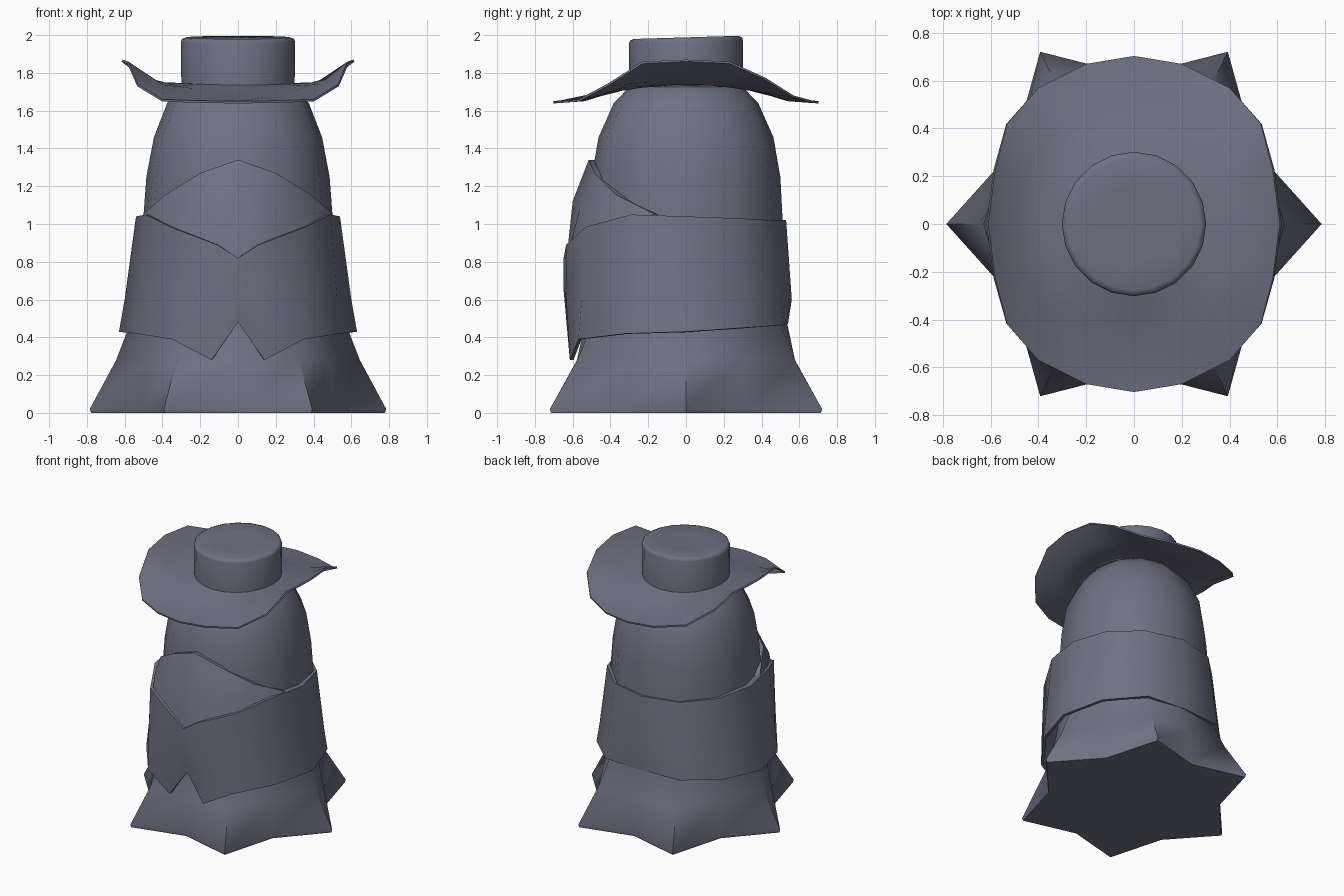
import bpy
from math import sin, cos, radians

if "Cube" in bpy.data.objects:
    bpy.data.objects.remove(bpy.data.objects["Cube"])

cloth = bpy.data.materials.new("slate")
cloth.diffuse_color = (.16, .165, .225, 1)
cloth.use_nodes = True
cloth.node_tree.nodes["Principled BSDF"].inputs["Base Color"].default_value = cloth.diffuse_color


def loft(name, rows, closed=True, cap_low=False, cap_high=False, thick=0, angle=65):
    """Skin rows of points, listed from low/outer to high/inner."""
    n = len(rows[0])
    verts = [p for row in rows for p in row]
    faces = []
    for r in range(len(rows) - 1):
        for i in range(n if closed else n - 1):
            j = (i + 1) % n
            faces.append((r * n + i, r * n + j, (r + 1) * n + j, (r + 1) * n + i))
    if cap_low:
        faces.append(tuple(reversed(range(n))))
    if cap_high:
        faces.append(tuple(range((len(rows) - 1) * n, len(rows) * n)))
    mesh = bpy.data.meshes.new(name)
    mesh.from_pydata(verts, [], faces)
    mesh.materials.append(cloth)
    obj = bpy.data.objects.new(name, mesh)
    bpy.context.collection.objects.link(obj)
    bpy.ops.object.select_all(action='DESELECT')
    obj.select_set(True)
    bpy.context.view_layer.objects.active = obj
    bpy.ops.object.shade_smooth_by_angle(angle=radians(angle))
    if thick:
        mod = obj.modifiers.new("thickness", 'SOLIDIFY')
        mod.thickness = thick
        mod.offset = -1
        split = obj.modifiers.new("crisp_rim", 'EDGE_SPLIT')
        split.split_angle = radians(60)
    return obj


def flip(points):
    return [(-x, y, z) for x, y, z in points]


def ring(half):
    """Complete a front-to-back right half into a closed loop."""
    return half + flip(half[-2:0:-1])


def strip(half):
    """Complete a centre-to-right half into an open row."""
    return flip(half[:0:-1]) + half


# Robe and head: twelve sides, six-pointed hem (z, peak radius, valley radius, y scale, diagonal bulge)
levels = [(0, .778, .58, 1.06, 1), (.02, .785, .585, 1.06, 1), (.28, .645, .56, 1.03, 1),
          (.5, .56, .53, 1, 1), (1.05, .5, .5, 1.02, 1.025), (1.25, .485, .485, 1.03, 1.025),
          (1.46, .445, .445, 1.04, 1.04), (1.64, .375, .375, 1.02, 1.02),
          (1.73, .29, .29, 1.02, 1), (1.76, .15, .15, 1, 1)]
rows = []
for z, peak, valley, sy, bulge in levels:
    row = []
    for k in range(12):
        a = radians(30 * k - 90)
        r = (peak if k % 2 else valley) * (bulge if k % 3 else 1)
        row.append((r * cos(a), r * sin(a) * sy, z))
    rows.append(row)
loft("robe", rows, cap_low=True, cap_high=True)

# Wrapped shawl with a notched front hem and a narrow ledge on top
shawl_hem = [(0, -.605, .48), (.14, -.615, .28), (.35, -.57, .39), (.54, -.32, .42),
             (.63, 0, .43), (.535, .3, .45), (.31, .52, .465), (0, .54, .47)]
shawl_mid = [(0, -.648, .65), (.135, -.635, .62), (.36, -.55, .62), (.525, -.31, .6),
             (.6, 0, .6), (.515, .29, .6), (.3, .505, .6), (0, .56, .6)]
shawl_top = [(0, -.648, .82), (.11, -.635, .89), (.36, -.53, .985), (.49, -.29, 1.05),
             (.54, 0, 1.04), (.465, .275, 1.03), (.275, .46, 1.02), (0, .53, 1.02)]
shawl_in = [(x * .85, y * .85, z - .005) for x, y, z in shawl_top]
loft("shawl", [ring(h) for h in (shawl_hem, shawl_mid, shawl_top)], thick=.02)
loft("shawl_ledge", [ring(h) for h in (shawl_top, shawl_in)])

# Rounded bib tucked behind the shawl, turned in to meet the body
bib_low = [(0, -.635, .79), (.11, -.62, .86), (.35, -.515, .96), (.475, -.28, 1.03)]
bib_mid = [(0, -.6, 1.12), (.17, -.56, 1.09), (.37, -.46, 1.07), (.485, -.24, 1.045)]
bib_top = [(0, -.515, 1.34), (.2, -.485, 1.27), (.385, -.37, 1.155), (.505, -.16, 1.05)]
bib_in = [(0, -.44, 1.335), (.17, -.4, 1.265), (.32, -.29, 1.15), (.44, -.13, 1.045)]
loft("bib", [strip(h) for h in (bib_low, bib_mid, bib_top, bib_in)], closed=False)


# Hat brim: sides curl up, front and back dip (quarter mirrored to a half)
def front_back(quarter):
    return ring(quarter + [(x, -y, z) for x, y, z in quarter[-2::-1]])


edge = ring([(0, -.703, 1.65), (.2, -.67, 1.653), (.4, -.57, 1.66), (.53, -.42, 1.74),
             (.58, -.23, 1.86), (.61, 0, 1.87), (.58, .23, 1.86), (.53, .42, 1.775),
             (.4, .57, 1.68), (.2, .67, 1.653), (0, .703, 1.65)])
angles = [radians(18 * i - 90) for i in range(6)]
mid = [(.49 * cos(a), .54 * sin(a), 1.662 + .115 * cos(a) ** 2) for a in angles]
near = [(.39 * cos(a), .42 * sin(a), 1.7 + .05 * cos(a) ** 2) for a in angles]
inner = [(.27 * cos(a), .27 * sin(a), 1.745) for a in angles]
loft("hat_brim", [edge] + [front_back(q) for q in (mid, near, inner)], thick=.012)

# Hat crown with a softened, slightly dished top
rows = []
for r, z in [(.3, 1.725), (.302, 1.965), (.296, 1.98), (.277, 1.988), (.15, 1.98)]:
    tilt = .03 if z > 1.9 else 0
    rows.append([(r * cos(radians(18 * k)), r * sin(radians(18 * k)),
                  z + tilt * r * sin(radians(18 * k))) for k in range(20)])
loft("hat_crown", rows, cap_low=True, cap_high=True)
